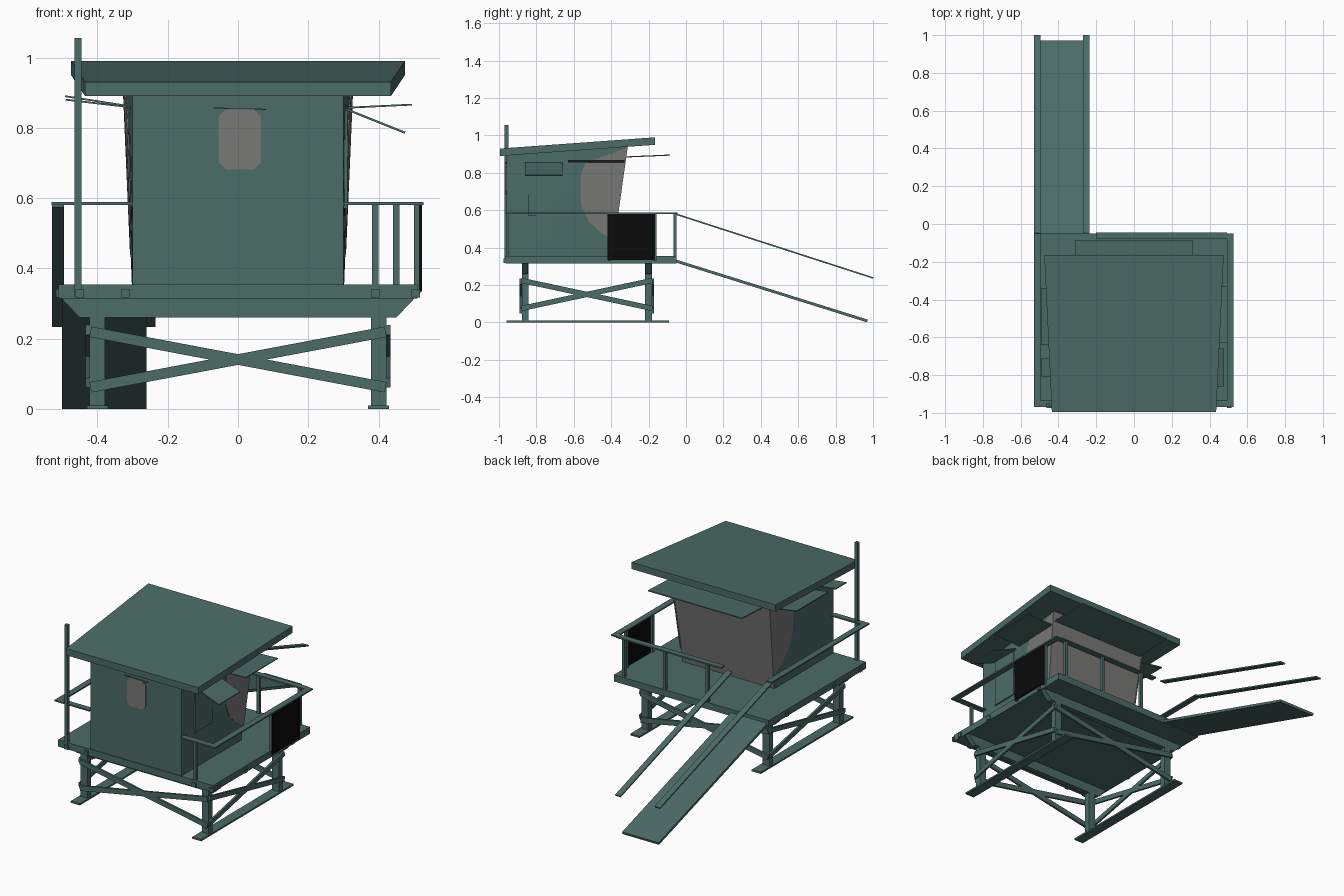
import bpy, bmesh
from mathutils import Vector

cube = bpy.data.objects.get("Cube")
if cube:
    bpy.data.objects.remove(cube, do_unlink=True)


def material(name, rgb):
    m = bpy.data.materials.new(name)
    m.use_nodes = True
    m.diffuse_color = (*rgb, 1)
    m.node_tree.nodes["Principled BSDF"].inputs["Base Color"].default_value = (*rgb, 1)
    return m


TEAL = material("teal paint", (0.072, 0.15, 0.136))
GREY = material("grey glazing", (0.19, 0.19, 0.187))
BLACK = material("black panel", (0.003, 0.003, 0.003))


def finish(name, bm, mats):
    bmesh.ops.recalc_face_normals(bm, faces=bm.faces)
    me = bpy.data.meshes.new(name)
    bm.to_mesh(me)
    bm.free()
    for m in mats:
        me.materials.append(m)
    ob = bpy.data.objects.new(name, me)
    bpy.context.collection.objects.link(ob)
    return ob


def loft(name, ring_a, ring_b, mat=TEAL):
    """Solid between two matching polygons."""
    bm = bmesh.new()
    a = [bm.verts.new(p) for p in ring_a]
    b = [bm.verts.new(p) for p in ring_b]
    bm.faces.new(a)
    bm.faces.new(b)
    for i in range(len(a)):
        j = (i + 1) % len(a)
        bm.faces.new((a[i], a[j], b[j], b[i]))
    return finish(name, bm, [mat])


def box(name, x0, x1, y0, y1, z0, z1, mat=TEAL):
    def ring(z):
        return [(x0, y0, z), (x1, y0, z), (x1, y1, z), (x0, y1, z)]
    return loft(name, ring(z0), ring(z1), mat)


def beam(name, p, q, w, h, mat=TEAL):
    """Board from p to q, w wide sideways and h thick upwards."""
    p, q = Vector(p), Vector(q)
    rot = (q - p).to_track_quat('Y', 'Z')
    side, up = rot @ Vector((w / 2, 0, 0)), rot @ Vector((0, 0, h / 2))
    corners = [-side - up, side - up, side + up, up - side]
    return loft(name, [p + c for c in corners], [q + c for c in corners], mat)


# Ground skids, legs and cross braces
FRONT, BACK, LEG = -0.86, -0.2, 0.4
for s, side in ((-1, "right"), (1, "left")):
    x = s * LEG
    box(f"{side}_skid", x - 0.03, x + 0.03, -0.96, -0.09, 0, 0.01)
    for y, end in ((FRONT, "front"), (BACK, "back")):
        box(f"{side}_{end}_leg", x - 0.022, x + 0.022, y - 0.018, y + 0.018, 0.01, 0.32)
    beam(f"{side}_brace_falling", (x + s * 0.028, FRONT - 0.02, 0.225),
         (x + s * 0.028, BACK + 0.02, 0.075), 0.012, 0.028)
    beam(f"{side}_brace_rising", (x + s * 0.028, FRONT - 0.02, 0.075),
         (x + s * 0.028, BACK + 0.02, 0.225), 0.012, 0.028)
for y, s, end in ((FRONT, -1, "front"), (BACK, 1, "back")):
    beam(f"{end}_brace_falling", (-0.42, y + s * 0.024, 0.22), (0.42, y + s * 0.024, 0.062), 0.012, 0.03)
    beam(f"{end}_brace_rising", (-0.42, y + s * 0.024, 0.062), (0.42, y + s * 0.024, 0.22), 0.012, 0.03)
    # Tapered cross beam under the deck
    profile = [(-0.45, 0.26), (0.45, 0.26), (0.505, 0.318), (-0.505, 0.318)]
    loft(f"{end}_cross_beam", [(x, y - 0.016, z) for x, z in profile],
         [(x, y + 0.016, z) for x, z in profile])

# Deck
box("deck", -0.51, 0.51, -0.965, -0.05, 0.315, 0.355)


# Roof: sloping slab, wider at the back
def roof_ring(lift):
    return [(-0.435, -0.995, 0.89 + lift), (0.435, -0.995, 0.89 + lift),
            (0.475, -0.165, 0.95 + lift), (-0.475, -0.165, 0.95 + lift)]


loft("roof", roof_ring(0), roof_ring(0.04))

# Cabin with a leaning, flared back; the back face is glazed
bottom = [(-0.3, -0.96, 0.355), (0.3, -0.96, 0.355), (0.302, -0.4, 0.355), (-0.302, -0.4, 0.355)]
top = [(-0.3, -0.96, 0.893), (0.3, -0.96, 0.893), (0.325, -0.312, 0.94), (-0.325, -0.312, 0.94)]
cabin = loft("cabin", bottom, top)
cabin.data.materials.append(GREY)
for f in cabin.data.polygons:
    if f.normal.y > 0.7:
        f.material_index = 1
bm = bmesh.new()
bm.from_mesh(cabin.data)
bmesh.ops.subdivide_edges(bm, edges=bm.edges[:], cuts=6, use_grid_fill=True)
bm.to_mesh(cabin.data)
bm.free()


def wall_x(y, z):
    """Half width of the cabin at a point on its side wall."""
    return 0.3 + 0.025 * max(0, (y + 0.96) / 0.65) * (z - 0.355) / 0.585


# Curved-edge side windows
WINDOW = [(-0.382, 0.44), (-0.45, 0.475), (-0.52, 0.54), (-0.56, 0.63), (-0.563, 0.79),
          (-0.54, 0.85), (-0.45, 0.885), (-0.312, 0.935)]
for s, side in ((-1, "right"), (1, "left")):
    loft(f"{side}_window", [(s * (wall_x(y, z) - 0.002), y, z) for y, z in WINDOW],
         [(s * (wall_x(y, z) + 0.004), y, z) for y, z in WINDOW], GREY)
box("left_hatch", 0.302, 0.311, -0.845, -0.68, 0.57, 0.85)

# Front window with clipped corners
x0, x1, z0, z1, c = -0.055, 0.065, 0.682, 0.852, 0.02
pane = [(x0 + c, z0), (x1 - c, z0), (x1, z0 + c), (x1, z1 - c),
        (x1 - c, z1), (x0 + c, z1), (x0, z1 - c), (x0, z0 + c)]
loft("front_window", [(x, -0.964, z) for x, z in pane], [(x, -0.958, z) for x, z in pane], GREY)
beam("front_window_lintel", (-0.07, -0.963, 0.856), (0.08, -0.963, 0.852), 0.008, 0.004)

# Propped-open shutters
beam("back_shutter", (0, -0.32, 0.885), (0, -0.085, 0.895), 0.62, 0.006)
beam("left_shutter", (0.305, -0.48, 0.857), (0.495, -0.48, 0.866), 0.3, 0.005)
beam("left_small_shutter", (0.308, -0.76, 0.853), (0.475, -0.76, 0.786), 0.2, 0.006)
beam("right_shutter", (-0.305, -0.49, 0.861), (-0.492, -0.49, 0.89), 0.3, 0.005)
beam("right_small_shutter", (-0.3, -0.76, 0.858), (-0.49, -0.76, 0.88), 0.1, 0.005)

# Flat handrails around the deck
Z0, Z1 = 0.581, 0.589
box("left_rail", 0.492, 0.528, -0.97, -0.05, Z0, Z1)
box("right_rail", -0.53, -0.494, -0.97, -0.05, Z0, Z1)
box("back_rail", -0.2, 0.492, -0.08, -0.045, Z0, Z1)
box("front_left_rail", 0.3, 0.492, -0.97, -0.935, Z0, Z1)
box("front_right_rail", -0.494, -0.3, -0.97, -0.935, Z0, Z1)

# Rail posts, with bolted feet on the deck edge
posts = [(0.39, -0.955), (0.51, -0.41), (0.51, -0.165), (0.45, -0.06),
         (0.18, -0.06), (-0.1, -0.06)]
for i, (x, y) in enumerate(posts):
    box(f"rail_post_{i + 1}", x - 0.009, x + 0.009, y - 0.008, y + 0.008, 0.33, Z0)
for x in (-0.45, -0.32, 0.39, 0.505):
    box("front_foot", x - 0.012, x + 0.012, -0.975, -0.96, 0.317, 0.342)
for s in (-1, 1):
    for y in (-0.91, -0.66, -0.22):
        box("side_foot", s * 0.505 - 0.012, s * 0.505 + 0.012, y - 0.012, y + 0.012, 0.317, 0.342)

# Black panel hung on the left rail
box("side_panel", 0.515, 0.523, -0.42, -0.165, 0.335, 0.58, BLACK)

# Flag mast
box("mast", -0.465, -0.445, -0.97, -0.95, 0.32, 1.055)

# Ramp and its handrails
beam("ramp", (-0.38, -0.052, 0.328), (-0.38, 0.97, 0.008), 0.24, 0.015)
for x, side in ((-0.512, "right"), (-0.252, "left")):
    beam(f"ramp_{side}_rail", (x, -0.05, 0.578), (x, 1.0, 0.238), 0.035, 0.008)
